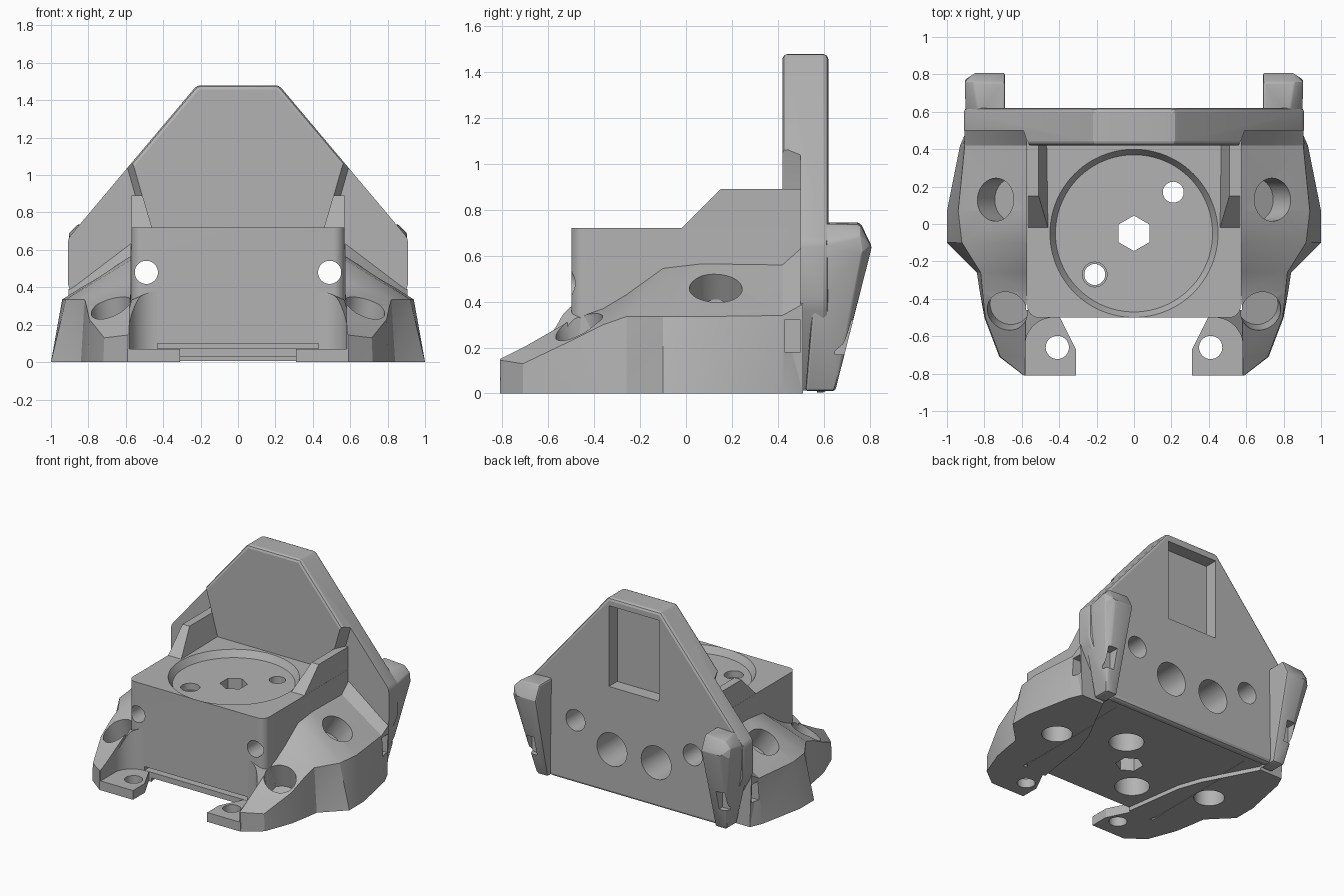
import bpy, bmesh, math
from mathutils import Vector

cube = bpy.data.objects.get("Cube")
if cube:
    bpy.data.objects.remove(cube, do_unlink=True)

grey = bpy.data.materials.new("plain_grey")
grey.use_nodes = True
grey.diffuse_color = (0.45, 0.45, 0.45, 1)
grey.node_tree.nodes["Principled BSDF"].inputs["Base Color"].default_value = (0.45, 0.45, 0.45, 1)


def make(name, bm):
    bmesh.ops.recalc_face_normals(bm, faces=bm.faces)
    mesh = bpy.data.meshes.new(name)
    bm.to_mesh(mesh)
    bm.free()
    mesh.materials.append(grey)
    ob = bpy.data.objects.new(name, mesh)
    bpy.context.collection.objects.link(ob)
    return ob


def prism(name, pts, axis, lo, hi, shape=None):
    """Extrude a 2D outline along an axis; shape may move each vertex."""
    def place(p, t):
        return {"x": (t, p[0], p[1]), "y": (p[0], t, p[1]), "z": (p[0], p[1], t)}[axis]
    bm = bmesh.new()
    rings = [[bm.verts.new(place(p, t)) for p in pts] for t in (lo, hi)]
    for r in rings:
        bm.faces.new(r)
    for i in range(len(pts)):
        j = (i + 1) % len(pts)
        bm.faces.new((rings[0][i], rings[0][j], rings[1][j], rings[1][i]))
    if shape:
        for v in bm.verts:
            shape(v.co)
    return make(name, bm)


def box(name, x0, x1, y0, y1, z0, z1):
    return prism(name, [(x0, y0), (x1, y0), (x1, y1), (x0, y1)], "z", z0, z1)


def bore(a, b, r1, r2=None, sides=48):
    """Round cutter from point a to point b."""
    a, b = Vector(a), Vector(b)
    d = b - a
    bm = bmesh.new()
    bmesh.ops.create_cone(bm, cap_ends=True, segments=sides, radius1=r1,
                          radius2=r1 if r2 is None else r2, depth=d.length)
    bmesh.ops.rotate(bm, verts=bm.verts, matrix=Vector((0, 0, 1)).rotation_difference(d).to_matrix())
    bmesh.ops.translate(bm, verts=bm.verts, vec=(a + b) / 2)
    return make("cutter", bm)


def symmetric(half):
    return half + [(-x, y) for x, y in reversed(half)]


def finish(ob, cutters=(), bevel=0, mirror=False):
    if bevel:
        m = ob.modifiers.new("Bevel", "BEVEL")
        m.width, m.segments, m.limit_method = bevel, 2, "ANGLE"
        m.angle_limit = math.radians(25)
    for c in cutters:
        m = ob.modifiers.new("Cut", "BOOLEAN")
        m.operation, m.solver, m.object = "DIFFERENCE", "EXACT", c
    if mirror:
        m = ob.modifiers.new("Mirror", "MIRROR")
        m.use_mirror_merge = False
    # Bake the modifiers so the cutters can be removed
    bpy.context.view_layer.update()
    deps = bpy.context.evaluated_depsgraph_get()
    baked = bpy.data.meshes.new_from_object(ob.evaluated_get(deps))
    ob.modifiers.clear()
    ob.data = baked
    bpy.ops.object.select_all(action="DESELECT")
    ob.select_set(True)
    bpy.context.view_layer.objects.active = ob
    bpy.ops.object.shade_smooth_by_angle(angle=math.radians(20))


# Cutters for the central body and back plate
floor_cut = prism("cutter", symmetric([(0.36, -0.6), (0.44, -0.05), (0.5, 0.12), (0.7, 0.5), (0.7, 0.57)]),
                  "z", -0.1, 0.03)
slit = box("cutter", -0.43, 0.48, -0.6, -0.42, 0.072, 0.1)
bores = []
for s in (-1, 1):
    bores.append(bore((s * 0.49, -0.7, 0.48), (s * 0.49, 0.8, 0.48), 0.062))
    bores.append(bore((s * 0.49, 0.44, 0.48), (s * 0.49, 0.7, 0.48), 0.08))
    bores.append(bore((s * 0.185, 0.28, 0.34), (s * 0.185, 0.7, 0.34), 0.125))
window = prism("cutter", [(-0.21, 0.81), (0.21, 0.81), (0.21, 1.42), (-0.21, 1.42)], "y", 0.52, 0.7)
top_cuts = [bore((0, -0.05, 0.67), (0, -0.05, 0.721), 0.42, 0.45, 96)]
hexagon = [(0.095 * math.sin(k * math.pi / 3), -0.05 + 0.095 * math.cos(k * math.pi / 3)) for k in range(6)]
top_cuts.append(prism("cutter", hexagon, "z", -0.1, 0.9))
for x, y in ((0.21, 0.17), (-0.21, -0.27)):
    top_cuts.append(bore((x, y, -0.1), (x, y, 0.9), 0.056))
    top_cuts.append(bore((x, y, -0.1), (x, y, 0.19), 0.12))
top_cuts.append(bore((-0.21, -0.27, 0.62), (-0.21, -0.27, 0.9), 0.066))

# Central block with rounded front corners
corner = [(0.51 + 0.06 * math.sin(t), -0.44 - 0.06 * math.cos(t))
          for t in [k * math.pi / 16 for k in range(9)]]
block = prism("central_block", symmetric(corner + [(0.57, 0.52)]), "z", 0, 0.72)
finish(block, [floor_cut, slit] + top_cuts + bores)


# Back plate, thinner at its outer sides
def flare(co):
    if co.y > 0.4 and abs(co.x) < 1:
        co.x += math.copysign(0.05, co.x)


shoulders = []
for s in (-1, 1):
    side = [(0.45, -0.1), (0.45, 0.72), (0.55, 1.07), (1.2, 1.07), (1.2, -0.1)]
    shoulders.append(prism("cutter", [(s * x, z) for x, z in side], "y", 0.39, 0.5, flare))
plate = prism("back_plate", symmetric([(0.7, 0.005), (0.89, 0.36), (0.91, 0.42), (0.91, 0.66), (0.22, 1.48)]),
              "y", 0.42, 0.62)
finish(plate, shoulders + [floor_cut, window] + bores, bevel=0.022)


# Raised cheeks beside the round seat
def lean(co):
    if co.x < 0.5 and co.z > 0.8:
        co.x = 0.51


cheek = prism("cheeks", [(-0.02, 0.69), (-0.02, 0.72), (0.15, 0.89), (0.53, 0.89), (0.53, 0.69)],
              "x", 0.46, 0.569, lean)
finish(cheek, mirror=True)

# Side wings: sections along y as (y, outer base, outer top x, z, inner top z)
sections = [(-0.81, 0.59, 0.588, 0.145, 0.15),
            (-0.71, 0.72, 0.715, 0.13, 0.20),
            (-0.50, 0.80, 0.795, 0.23, 0.32),
            (-0.36, 0.825, 0.81, 0.30, 0.37),
            (-0.26, 0.84, 0.82, 0.335, 0.43),
            (-0.10, 1.0, 0.92, 0.335, 0.545),
            (0.07, 1.0, 0.94, 0.335, 0.565),
            (0.42, 0.93, 0.905, 0.34, 0.56),
            (0.51, 0.89, 0.905, 0.39, 0.64)]
bm = bmesh.new()
rings = []
for y, xo, xt, zt, zi in sections:
    xi = 0.58 if y < -0.45 else 0.572
    ring = [(xi, 0), (xo, 0), (xt, zt), (xi + 0.004, zi), (xi, zi)]
    rings.append([bm.verts.new((x, y, z)) for x, z in ring])
for a, b in zip(rings, rings[1:]):
    for i in range(5):
        j = (i + 1) % 5
        bm.faces.new((a[i], a[j], b[j], b[i]))
bm.faces.new(rings[0])
bm.faces.new(rings[-1])
bmesh.ops.triangulate(bm, faces=bm.faces)
wing = make("side_wings", bm)
cup = bore((0.66, -0.43, 0.14), (0.70, -0.51, 0.48), 0.11)
wing_cuts = [cup, floor_cut,
             bore((0.648, 0.13, 0.316), (0.9, 0.13, 0.704), 0.115),
             bore((0.68, -0.01, -0.1), (0.68, -0.01, 0.2), 0.105),
             box("cutter", 0.8, 1.1, 0.43, 0.5, 0.18, 0.32)]
finish(wing, wing_cuts, mirror=True)


# Curved inner corners joining the wings to the block front
def corner_top(co):
    if co.z > 0.2:
        co.z = 0.38 + 0.95 * min(co.y + 0.5, 0) - max(co.x - 0.53, 0)


arc = [(0.43 + 0.152 * math.sin(t), -0.652 + 0.152 * math.cos(t))
       for t in [k * math.pi / 24 for k in range(13)]]
fillet = prism("inner_corners", arc + [(0.585, -0.652), (0.585, -0.46), (0.43, -0.46)],
               "z", 0.02, 0.4, corner_top)
finish(fillet, [cup], mirror=True)

# Front mounting feet
foot = prism("front_feet", [(0.31, -0.81), (0.31, -0.67), (0.4, -0.49), (0.59, -0.49), (0.59, -0.81)],
             "z", 0, 0.07)
finish(foot, [bore((0.41, -0.66, -0.1), (0.41, -0.66, 0.2), 0.062)], mirror=True)

# Rear fins
fin_points = [(0.69, 0.58, 0.745), (0.83, 0.58, 0.74), (0.9, 0.58, 0.65),
              (0.69, 0.76, 0.745), (0.86, 0.76, 0.735), (0.905, 0.76, 0.69),
              (0.69, 0.81, 0.64), (0.85, 0.81, 0.64), (0.905, 0.77, 0.62),
              (0.89, 0.55, 0.36), (0.70, 0.65, 0.01), (0.79, 0.65, 0.01),
              (0.70, 0.52, 0.01), (0.79, 0.52, 0.01)]
bm = bmesh.new()
for p in fin_points:
    bm.verts.new(p)
bmesh.ops.convex_hull(bm, input=bm.verts)
bmesh.ops.dissolve_limit(bm, angle_limit=math.radians(4), verts=bm.verts, edges=bm.edges)
fin = make("rear_fins", bm)
finish(fin, [box("cutter", 0.76, 0.83, 0.65, 0.9, 0.17, 0.32)], bevel=0.012, mirror=True)

# Remove the cutters
for ob in [o for o in bpy.data.objects if o.name.startswith("cutter")]:
    bpy.data.objects.remove(ob, do_unlink=True)
